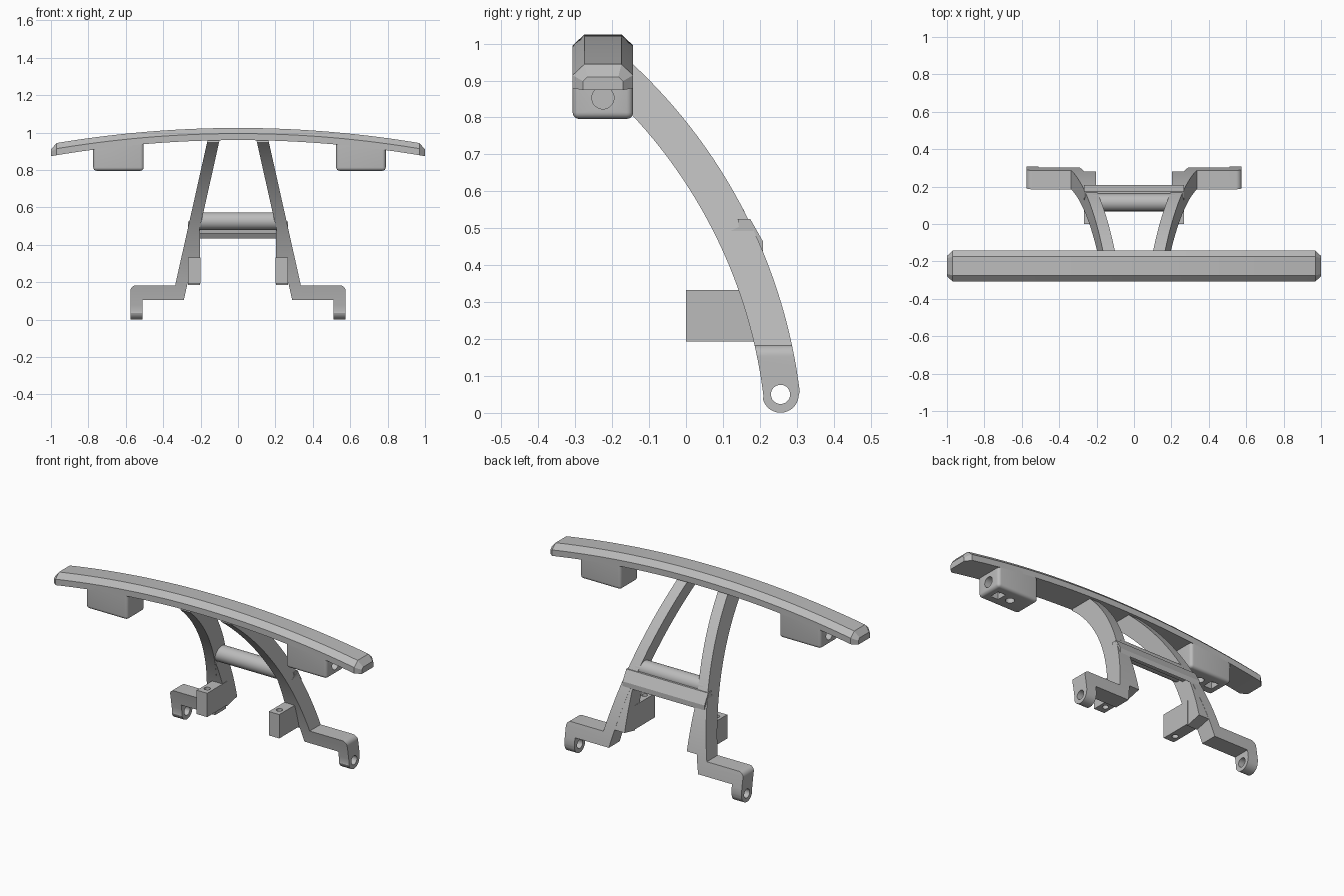
import bpy, bmesh
from math import sin, cos, radians, pi

cube = bpy.data.objects.get("Cube")
if cube:
    bpy.data.objects.remove(cube, do_unlink=True)

GREY = bpy.data.materials.new("plain grey")
GREY.use_nodes = True
GREY.diffuse_color = (0.5, 0.5, 0.5, 1)
GREY.node_tree.nodes["Principled BSDF"].inputs["Base Color"].default_value = (0.5, 0.5, 0.5, 1)


def finish(name, bm):
    """Turn a bmesh into a grey object."""
    bmesh.ops.recalc_face_normals(bm, faces=bm.faces[:])
    mesh = bpy.data.meshes.new(name)
    bm.to_mesh(mesh)
    bm.free()
    mesh.materials.append(GREY)
    ob = bpy.data.objects.new(name, mesh)
    bpy.context.collection.objects.link(ob)
    return ob


def loft(name, sections):
    """Skin closed sections of equal length and cap both ends."""
    bm = bmesh.new()
    rings = [[bm.verts.new(p) for p in s] for s in sections]
    n = len(rings[0])
    for a, b in zip(rings, rings[1:]):
        for i in range(n):
            j = (i + 1) % n
            bm.faces.new((a[i], a[j], b[j], b[i]))
    bm.faces.new(rings[0])
    bm.faces.new(rings[-1][::-1])
    return finish(name, bm)


def prism(name, pts, axis, lo, hi):
    """Extrude a flat profile along one axis."""
    place = {"x": lambda p, t: (t, p[0], p[1]),
             "y": lambda p, t: (p[0], t, p[1]),
             "z": lambda p, t: (p[0], p[1], t)}[axis]
    return loft(name, [[place(p, t) for p in pts] for t in (lo, hi)])


def arc(cx, cy, r, a0, a1, n):
    steps = [radians(a0 + (a1 - a0) * i / n) for i in range(n + 1)]
    return [(cx + r * cos(a), cy + r * sin(a)) for a in steps]


def rod(name, cx, cy, r, axis, lo, hi):
    return prism(name, arc(cx, cy, r, 0, 350, 35), axis, lo, hi)


def rect(x0, x1, y0, y1):
    return [(x0, y0), (x1, y0), (x1, y1), (x0, y1)]


def apply(ob, mod):
    bpy.ops.object.select_all(action="DESELECT")
    bpy.context.view_layer.objects.active = ob
    ob.select_set(True)
    bpy.ops.object.modifier_apply(modifier=mod.name)


def boolean(ob, cutter, operation="DIFFERENCE"):
    mod = ob.modifiers.new("cut", "BOOLEAN")
    mod.operation, mod.object, mod.solver = operation, cutter, "EXACT"
    apply(ob, mod)
    bpy.data.objects.remove(cutter, do_unlink=True)


def mirror(ob):
    apply_mod = ob.modifiers.new("mirror", "MIRROR")
    apply_mod.use_mirror_merge = False
    apply(ob, apply_mod)


def smooth(ob):
    bpy.ops.object.select_all(action="DESELECT")
    bpy.context.view_layer.objects.active = ob
    ob.select_set(True)
    bpy.ops.object.shade_smooth_by_angle(angle=radians(25))


# Sweep circle shared by the arms and posts, in the side plane
CY, CZ, R_IN, R_OUT = -1.136, -0.12, 1.356, 1.455
FOOT = (0.256, 0.05)


def band(a0, a1, inset=0.0):
    return (arc(CY, CZ, R_OUT - inset, a0, a1, 32)
            + arc(CY, CZ, R_IN + inset, a1, a0, 32))


# Support arms: front outline intersected with the curved side outline
front = [(0.093, 0.985), (0.157, 0.985), (0.336, 0.184)]
front += arc(0.545, 0.154, 0.03, 90, 0, 8)
front += [(0.575, -0.02), (0.51, -0.02), (0.51, 0.104), (0.29, 0.104)]
arms = prism("support_arms", front, "y", -0.5, 0.5)
side = band(7, 52) + arc(*FOOT, 0.0495, 187, 367, 20)[1:-1]
boolean(arms, prism("side_outline", side, "x", 0, 1), "INTERSECT")
boolean(arms, rod("foot_hole", *FOOT, 0.026, "x", 0.45, 0.65))
mirror(arms)
smooth(arms)

# Upright posts on the inside of the arms
posts = prism("inner_posts", band(13, 26, 0.001), "x", 0.202, 0.267)
mirror(posts)
smooth(posts)

# Mounting blocks with a vertical screw hole
blocks = prism("mounting_blocks", rect(0.2, 0.268, 0.0, 0.19), "z", 0.193, 0.333)
boolean(blocks, rod("screw_hole", 0.234, 0.05, 0.017, "z", 0.1, 0.4))
mirror(blocks)
smooth(blocks)

# Cross tube and the angled brace behind it
smooth(rod("cross_tube", 0.115, 0.527, 0.047, "x", -0.22, 0.22))
brace = [(0.14, 0.525), (0.174, 0.525), (0.208, 0.465), (0.208, 0.435),
         (0.192, 0.46), (0.15, 0.462)]
prism("cross_brace", brace, "x", -0.266, 0.266)

# Arched top bar with bevelled upper edges and ends
SAG = 0.0858
half = [(0.082, 0.96), (0.082, 0.995), (0.05, 1.025)]
tip = [(0.054, 0.96), (0.054, 0.984), (0.042, 0.996)]


def bar_section(x, pts):
    full = pts + [(-y, z) for y, z in reversed(pts)]
    return [(x, y - 0.225, z - SAG * x * x) for y, z in full]


sections = [bar_section(-1, tip)]
sections += [bar_section(-0.97 + 1.94 * i / 48, half) for i in range(49)]
sections += [bar_section(1, tip)]
smooth(loft("top_bar", sections))

# Rounded pods under the bar, with a side hole, a slot and a bottom hole
for name, sign, inner, outer in (("left_pod", 1, 0.525, 0.79),
                                 ("right_pod", -1, 0.504, 0.774)):
    bm = bmesh.new()
    bmesh.ops.create_cube(bm, size=1)
    for v in bm.verts:
        v.co.x = sign * (outer if v.co.x * sign > 0 else inner)
        v.co.y = -0.225 + v.co.y * 0.164
        # the top follows the arch, just inside the bar
        v.co.z = 0.975 - SAG * v.co.x ** 2 if v.co.z > 0 else 0.796
    lower = [e for e in bm.edges if any(v.co.z < 0.8 for v in e.verts)]
    bmesh.ops.bevel(bm, geom=lower, offset=0.018, segments=5, profile=0.5, affect="EDGES")
    pod = finish(name, bm)
    span = sorted((sign * (outer - 0.12), sign * (outer + 0.05)))
    boolean(pod, rod("side_hole", -0.225, 0.853, 0.03, "x", *span))
    xs = sorted((sign * (outer - 0.09), sign * (outer - 0.04)))
    boolean(pod, prism("slot", rect(*xs, -0.255, -0.195), "z", 0.75, 0.85))
    boolean(pod, rod("bottom_hole", sign * (outer - 0.145), -0.225, 0.024, "z", 0.75, 0.87))
    smooth(pod)
